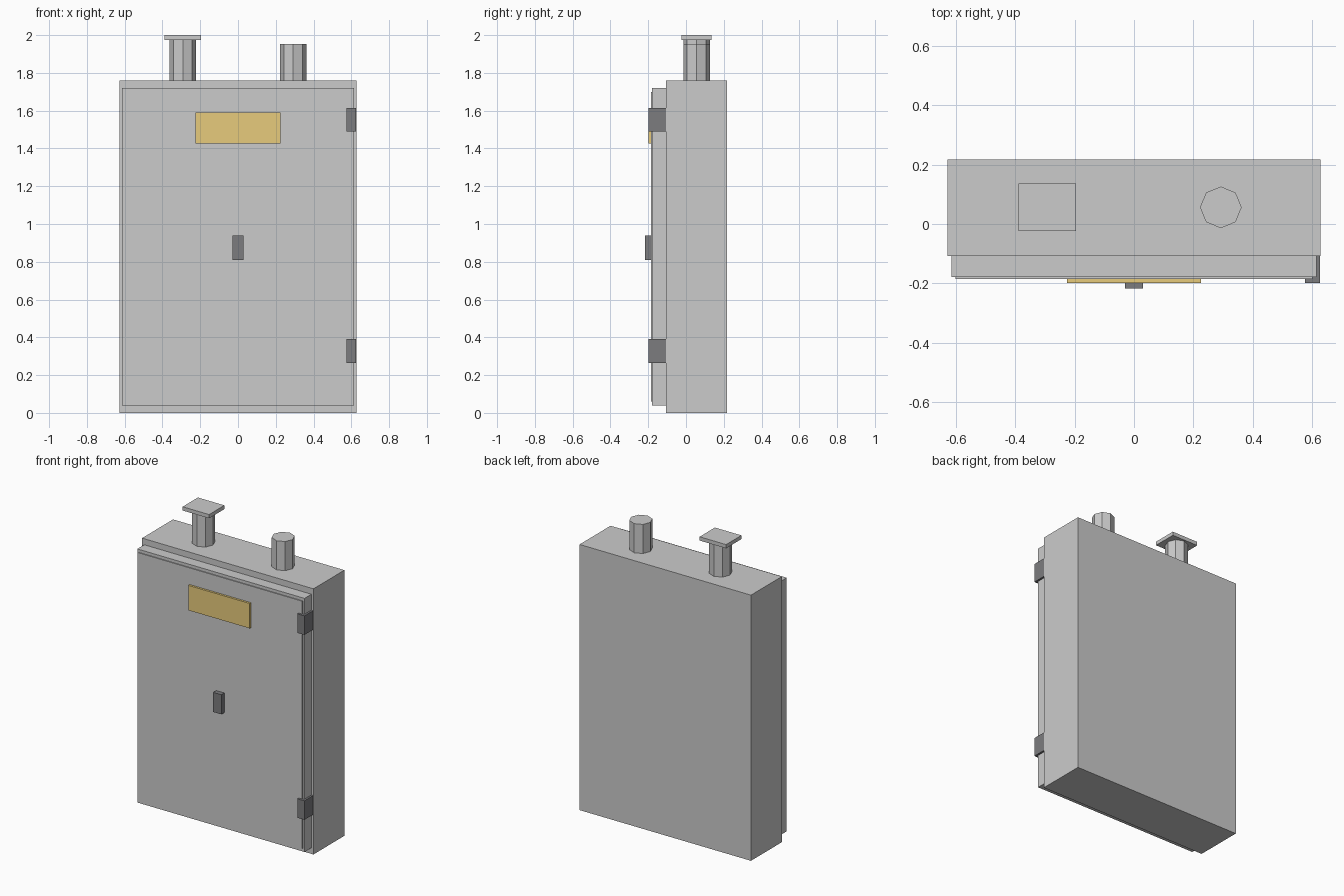
import bpy, bmesh
from mathutils import Matrix

if "Cube" in bpy.data.objects:
    bpy.data.objects.remove(bpy.data.objects["Cube"])


def material(name, rgb):
    m = bpy.data.materials.new(name)
    m.diffuse_color = (*rgb, 1)
    m.use_nodes = True
    m.node_tree.nodes["Principled BSDF"].inputs["Base Color"].default_value = m.diffuse_color
    return m


def finish(name, bm, mat=None):
    mesh = bpy.data.meshes.new(name)
    bm.to_mesh(mesh)
    bm.free()
    obj = bpy.data.objects.new(name, mesh)
    bpy.context.collection.objects.link(obj)
    if mat:
        mesh.materials.append(mat)
    return obj


def box(name, x, y, z, mat=None):
    """Box from (min, max) ranges on each axis."""
    bm = bmesh.new()
    size = [b - a for a, b in (x, y, z)]
    centre = [(a + b) / 2 for a, b in (x, y, z)]
    bmesh.ops.create_cube(bm, size=1, matrix=Matrix.Translation(centre) @ Matrix.Diagonal((*size, 1)))
    return finish(name, bm, mat)


def pipe(name, x, y, z0, z1, radius=0.07):
    """Upright eight-sided pipe with corners on the axes."""
    bm = bmesh.new()
    bmesh.ops.create_cone(bm, cap_ends=True, segments=8, radius1=radius, radius2=radius,
                          depth=z1 - z0, matrix=Matrix.Translation((x, y, (z0 + z1) / 2)))
    return finish(name, bm)


dark = material("dark_metal", (0.2, 0.2, 0.21))
brass = material("yellow_plate", (0.8, 0.6, 0.2))

# Cabinet body, door and thin raised door panel
box("cabinet_body", (-0.628, 0.628), (-0.107, 0.217), (0, 1.76))
box("door", (-0.613, 0.613), (-0.179, -0.107), (0.04, 1.72))
box("door_panel", (-0.6, 0.6), (-0.185, -0.179), (0.06, 1.70))

# Name plate and latch on the door
box("label_plate", (-0.225, 0.225), (-0.199, -0.185), (1.425, 1.59), brass)
box("latch_handle", (-0.03, 0.03), (-0.217, -0.185), (0.81, 0.94), dark)

# Hinges wrapping the right edge of the door
for name, z in (("lower_hinge", 0.327), ("upper_hinge", 1.552)):
    box(name, (0.575, 0.626), (-0.199, -0.107), (z - 0.063, z + 0.063), dark)

# Pipes on the roof, the left one with a square cap
pipe("right_pipe", 0.292, 0.056, 1.76, 1.953)
pipe("left_pipe", -0.292, 0.056, 1.76, 1.975)
box("pipe_cap", (-0.389, -0.195), (-0.024, 0.136), (1.975, 2.0))
